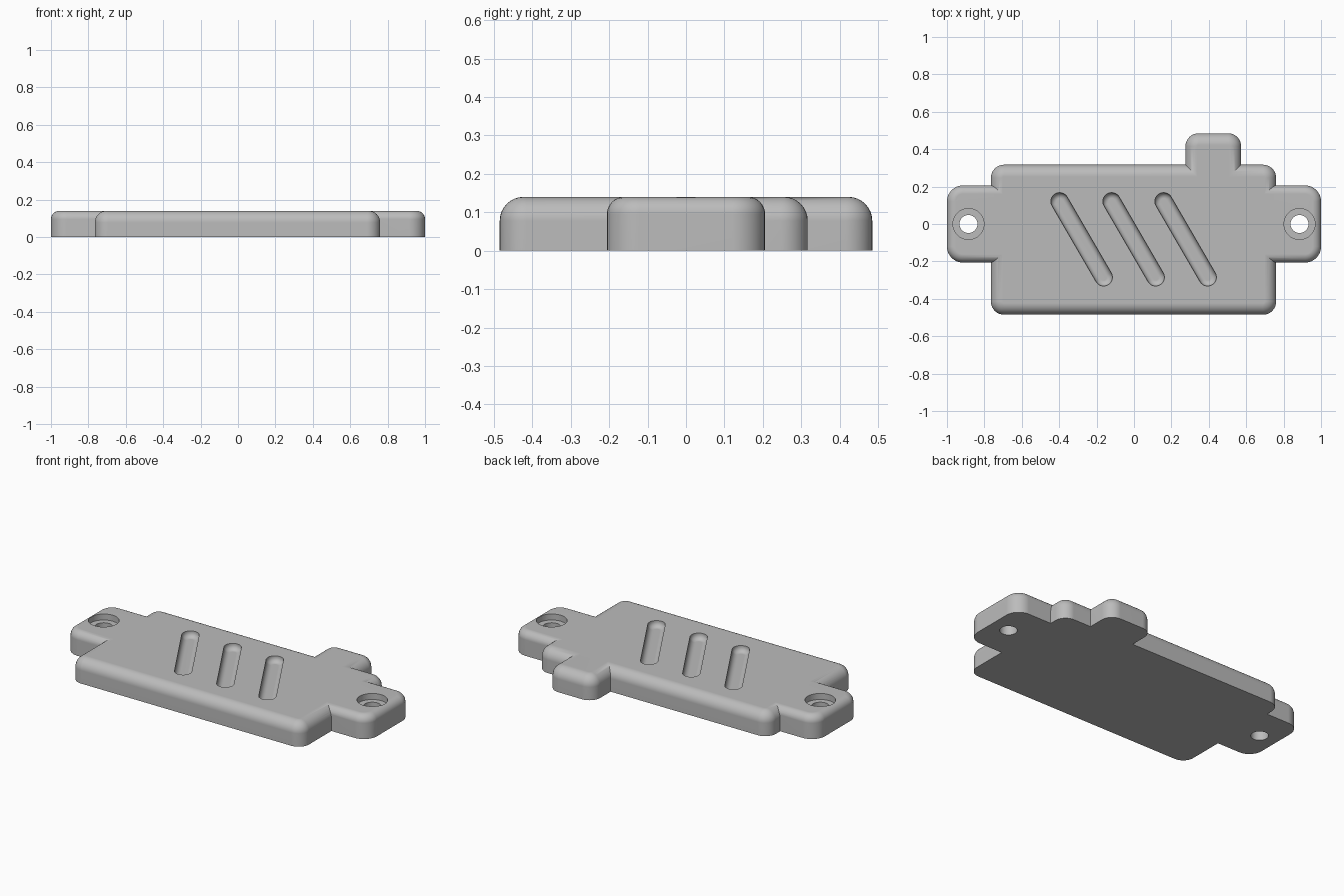
import bpy
import bmesh
from math import sin, cos, pi, radians, hypot, atan2

HEIGHT = 0.14
STEPS = 8

cube = bpy.data.objects.get("Cube")
if cube:
    bpy.data.objects.remove(cube, do_unlink=True)

grey = bpy.data.materials.new("plain grey")
grey.use_nodes = True
grey.diffuse_color = (0.5, 0.5, 0.5, 1)
grey.node_tree.nodes["Principled BSDF"].inputs["Base Color"].default_value = (0.5, 0.5, 0.5, 1)


def slab(name, x0, x1, y0, y1, radius, rings):
    """Rounded rectangle lofted through (height, inset) rings."""
    cx, cy = (x0 + x1) / 2, (y0 + y1) / 2
    hx, hy = (x1 - x0) / 2 - radius, (y1 - y0) / 2 - radius
    bm = bmesh.new()
    loops = []
    for z, inset in rings:
        loop = []
        for k, (sx, sy) in enumerate([(1, 1), (-1, 1), (-1, -1), (1, -1)]):
            for i in range(STEPS + 1):
                a = (k + i / STEPS) * pi / 2
                r = radius - inset
                loop.append(bm.verts.new((cx + sx * hx + r * cos(a),
                                          cy + sy * hy + r * sin(a), z)))
        loops.append(loop)
    count = len(loops[0])
    for low, high in zip(loops, loops[1:]):
        for i in range(count):
            j = (i + 1) % count
            bm.faces.new((low[i], low[j], high[j], high[i]))
    bm.faces.new(loops[0][::-1])
    bm.faces.new(loops[-1])
    bmesh.ops.remove_doubles(bm, verts=bm.verts, dist=1e-5)
    bmesh.ops.recalc_face_normals(bm, faces=bm.faces)
    mesh = bpy.data.meshes.new(name)
    bm.to_mesh(mesh)
    bm.free()
    mesh.materials.append(grey)
    obj = bpy.data.objects.new(name, mesh)
    bpy.context.collection.objects.link(obj)
    return obj


def rounded_top(fillet):
    arc = [i / STEPS * pi / 2 for i in range(STEPS + 1)]
    return [(0, 0)] + [(HEIGHT - fillet + fillet * sin(a), fillet * (1 - cos(a))) for a in arc]


def combine(target, other, operation):
    mod = target.modifiers.new(operation.title(), 'BOOLEAN')
    mod.operation = operation
    mod.solver = 'EXACT'
    mod.object = other
    bpy.context.view_layer.objects.active = target
    bpy.ops.object.modifier_apply(modifier=mod.name)
    bpy.data.objects.remove(other, do_unlink=True)


# Main plate, mounting ears and rear tab fused into one casting
plate = slab("cover_plate", -0.765, 0.76, -0.485, 0.317, 0.07, rounded_top(0.062))
ears = slab("mounting_ears", -1, 1, -0.206, 0.206, 0.085, rounded_top(0.045))
tab = slab("rear_tab", 0.275, 0.573, 0.0, 0.485, 0.07, rounded_top(0.062))
combine(plate, ears, 'UNION')
combine(plate, tab, 'UNION')

# Counterbored screw holes
for x in (-0.885, 0.885):
    rim, floor = 0.083, HEIGHT - 0.036
    bore = slab("screw_hole_cutter", x - rim, x + rim, -rim, rim, rim,
                [(-0.1, 0.035), (floor, 0.035), (floor, 0), (0.2, 0)])
    combine(plate, bore, 'DIFFERENCE')

# Three slanted grooves with rounded floors
dx, dy = 0.235, -0.405
half, width, depth, fillet = hypot(dx, dy) / 2, 0.047, 0.036, 0.03
arc = [i / STEPS * pi / 2 for i in range(STEPS + 1)]
groove_rings = [(-depth + fillet * (1 - cos(a)), fillet * (1 - sin(a))) for a in arc] + [(0.05, 0)]
for k in range(3):
    groove = slab("groove_cutter", -half - width, half + width, -width, width, width, groove_rings)
    groove.rotation_euler.z = atan2(dy, dx)
    groove.location = (-0.28 + 0.278 * k, -0.082, HEIGHT)
    bpy.context.view_layer.update()
    combine(plate, groove, 'DIFFERENCE')

# Smooth fillets, sharp creases and flat top
bpy.ops.object.select_all(action='DESELECT')
plate.select_set(True)
bpy.context.view_layer.objects.active = plate
bpy.ops.object.shade_smooth_by_angle(angle=radians(25))
weighted = plate.modifiers.new("Flat Faces", 'WEIGHTED_NORMAL')
weighted.keep_sharp = True
